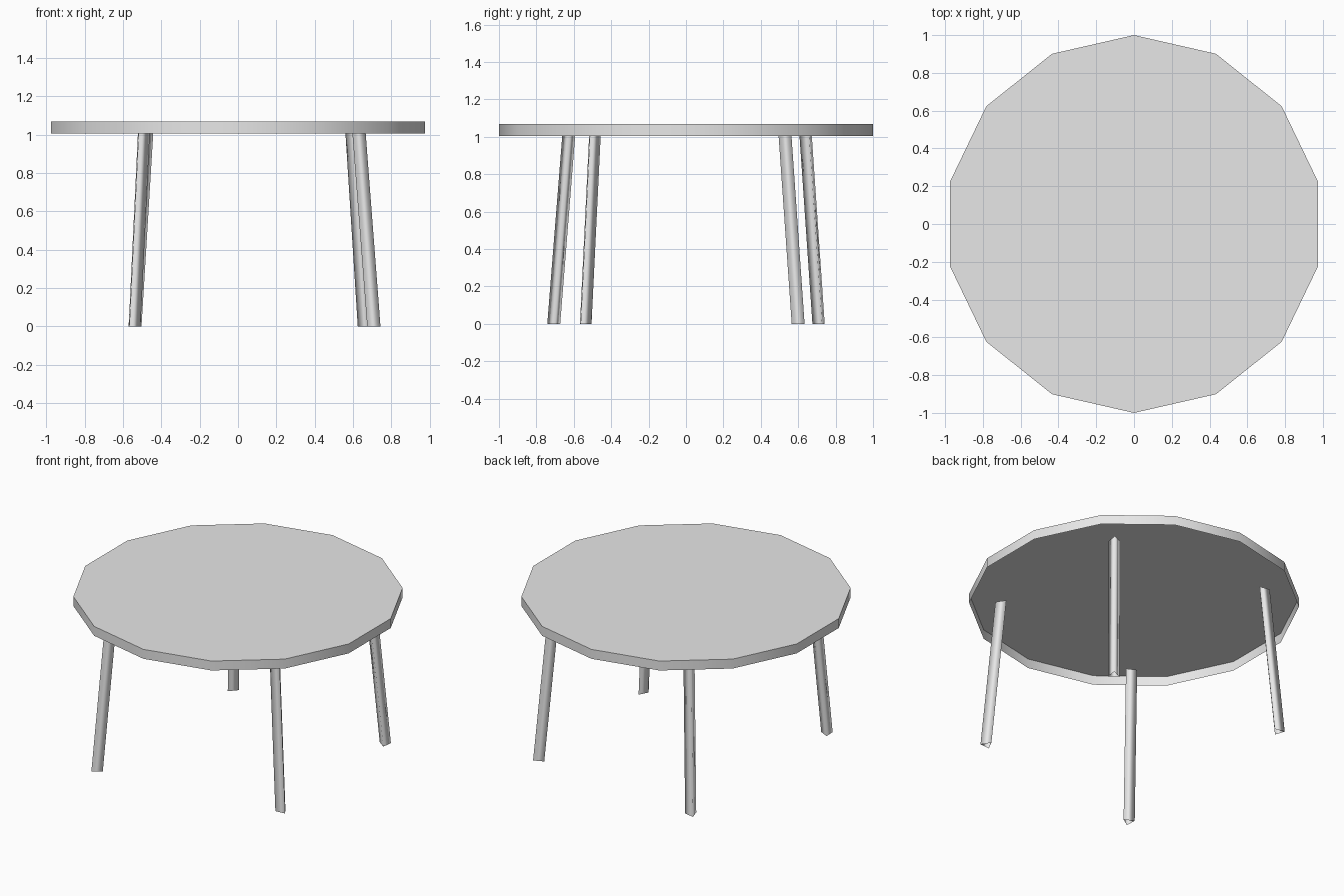
import bpy
import bmesh
from math import radians, atan2
from mathutils import Matrix, Vector

cube = bpy.data.objects.get("Cube")
if cube:
    bpy.data.objects.remove(cube, do_unlink=True)

RIM_BOTTOM = 1.004
TOP_SURFACE = 1.067

grey = bpy.data.materials.new("light_grey")
grey.use_nodes = True
grey.diffuse_color = (0.8, 0.8, 0.8, 1)
grey.node_tree.nodes["Principled BSDF"].inputs["Base Color"].default_value = (0.8, 0.8, 0.8, 1)


def open_prism(name, sides, radius, z0, z1, turn, foot, head, keep_top, smooth_angle):
    """Hollow prism, open below, whose ends are slid to foot and head."""
    bm = bmesh.new()
    bmesh.ops.create_cone(bm, cap_ends=True, segments=sides, radius1=radius,
                          radius2=radius, depth=z1 - z0)
    bm.normal_update()
    caps = [f for f in bm.faces
            if f.normal.z < -0.5 or (f.normal.z > 0.5 and not keep_top)]
    bmesh.ops.delete(bm, geom=caps, context="FACES_ONLY")
    # put the first corner in the direction given by turn
    first = bm.verts[:][0].co
    start = Vector((1, 0)).angle_signed(first.xy)
    bmesh.ops.rotate(bm, verts=bm.verts, matrix=Matrix.Rotation(turn + start, 3, "Z"))
    for v in bm.verts:
        upper = v.co.z > 0
        shift = head if upper else foot
        v.co = (v.co.x + shift[0], v.co.y + shift[1], z1 if upper else z0)
    mesh = bpy.data.meshes.new(name)
    bm.to_mesh(mesh)
    bm.free()
    mesh.materials.append(grey)
    obj = bpy.data.objects.new(name, mesh)
    bpy.context.collection.objects.link(obj)
    bpy.ops.object.select_all(action="DESELECT")
    obj.select_set(True)
    bpy.context.view_layer.objects.active = obj
    bpy.ops.object.shade_smooth_by_angle(angle=radians(smooth_angle))


# Fourteen-sided table top with a thin rim, hollow underneath
open_prism("table_top", 14, 1.0, RIM_BOTTOM, TOP_SURFACE, radians(90),
           (0, 0), (0, 0), True, 30)

# Splayed three-sided tube legs (foot, head), a corner facing roughly outward
legs = {
    "front_left_leg": ((0.707, -0.545), (0.63, -0.496)),
    "back_left_leg": ((0.664, 0.602), (0.6, 0.532)),
    "back_right_leg": ((-0.541, 0.715), (-0.48, 0.646)),
    "front_right_leg": ((-0.548, -0.706), (-0.5, -0.626)),
}
for name, (foot, head) in legs.items():
    outward = atan2(foot[1], foot[0])
    open_prism(name, 3, 0.04, 0, RIM_BOTTOM, outward + radians(11),
               foot, head, False, 130)
